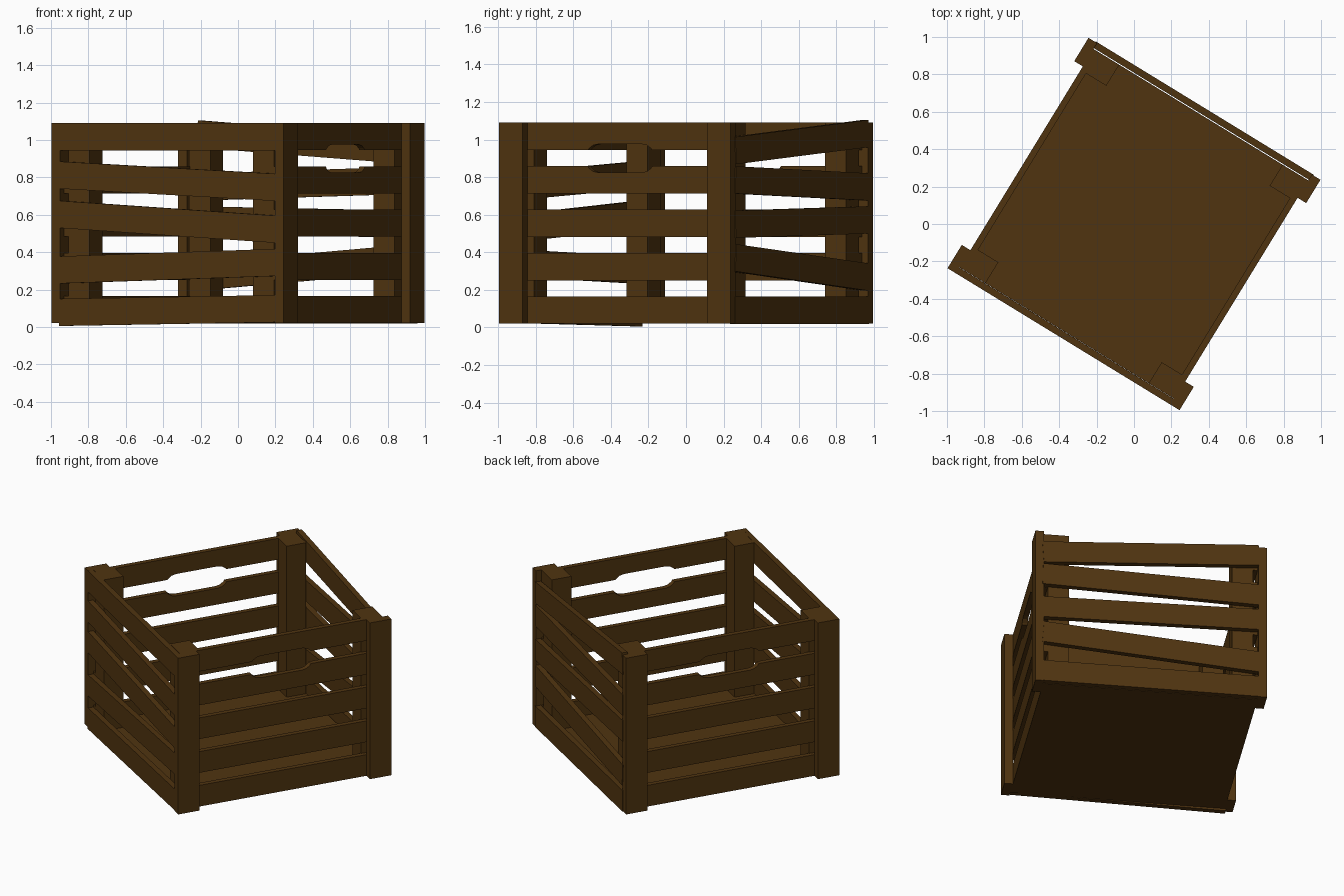
import bpy, bmesh
from math import radians, atan2, cos, sin, pi
from mathutils import Matrix, Vector

cube = bpy.data.objects.get("Cube")
if cube:
    bpy.data.objects.remove(cube, do_unlink=True)

TURN = Matrix.Rotation(radians(-31.46), 4, 'Z')   # the crate stands turned
BASE, TOP = 0.02, 1.09
SLAT_H = 0.145

wood = bpy.data.materials.new("dark_brown_wood")
wood.use_nodes = True
colour = (0.080, 0.034, 0.005, 1)
wood.diffuse_color = colour
wood.node_tree.nodes["Principled BSDF"].inputs["Base Color"].default_value = colour


def finish(name, bm):
    """Turn a bmesh into an object in the crate's frame."""
    bmesh.ops.recalc_face_normals(bm, faces=bm.faces)
    bm.transform(TURN)
    mesh = bpy.data.meshes.new(name)
    bm.to_mesh(mesh)
    bm.free()
    mesh.materials.append(wood)
    obj = bpy.data.objects.new(name, mesh)
    bpy.context.collection.objects.link(obj)
    return obj


def box(name, centre, size, tilt=0.0):
    """Box tilted about its y axis by a slope angle."""
    bm = bmesh.new()
    bmesh.ops.create_cube(bm, size=1)
    bm.transform(Matrix.Translation(centre) @ Matrix.Rotation(-tilt, 4, 'Y')
                 @ Matrix.Diagonal((*size, 1)))
    return finish(name, bm)


# Floor
box("floor", (0, 0, BASE + 0.018), (1.30, 1.37, 0.036))

# Square inner posts and flat outer corner boards
mid, tall = (BASE + TOP) / 2, TOP - BASE
for sx, side in ((-1, "right"), (1, "left")):
    for sy, end in ((-1, "front"), (1, "back")):
        box(f"inner_post_{end}_{side}", (sx * 0.578, sy * 0.619, mid), (0.132, 0.132, tall))
        box(f"corner_board_{end}_{side}", (sx * 0.70, sy * 0.649, mid), (0.054, 0.146, tall))

# Rounded hand-hole cutter through both side walls
bm = bmesh.new()
ring = []
for i in range(9):
    a = -pi / 2 + pi * i / 8
    ring.append((0.14 + 0.075 * cos(a), 0.90 + 0.075 * sin(a)))
ring += [(-y, 2 * 0.90 - z) for y, z in ring]
face = bm.faces.new([bm.verts.new((-1, y, z)) for y, z in ring])
ext = bmesh.ops.extrude_face_region(bm, geom=[face])
bmesh.ops.translate(bm, vec=Vector((2, 0, 0)),
                    verts=[g for g in ext["geom"] if isinstance(g, bmesh.types.BMVert)])
cutter = finish("hand_hole_cutter", bm)
cutter.hide_render = True
cutter.display_type = 'WIRE'
cutter.hide_set(True)

# Level side slats; the upper two carry the hand hole
for sx, side in ((-1, "right"), (1, "left")):
    for i in range(5):
        z = BASE + SLAT_H / 2 + i * (TOP - BASE - SLAT_H) / 4
        slat = box(f"{side}_slat_{i + 1}", (sx * 0.656, 0, z), (0.034, 1.37, SLAT_H))
        if i >= 3:
            cut = slat.modifiers.new("hand_hole", 'BOOLEAN')
            cut.operation = 'DIFFERENCE'
            cut.solver = 'EXACT'
            cut.object = cutter

# Crooked front and back slats: centre heights at the -x and +x ends
LENGTH = 1.36
walls = {
    "front": (-0.704, [(0.078, 0.098), (0.305, 0.345), (0.602, 0.522), (0.812, 0.746), (1.017, 1.017)]),
    "back": (0.708, [(0.092, 0.092), (0.268, 0.371), (0.572, 0.549), (0.748, 0.785), (1.032, 0.941)]),
}
for wall, (y, ends) in walls.items():
    for i, (z0, z1) in enumerate(ends):
        box(f"{wall}_slat_{i + 1}", (0, y, (z0 + z1) / 2), (LENGTH, 0.036, SLAT_H),
            atan2(z1 - z0, LENGTH))
